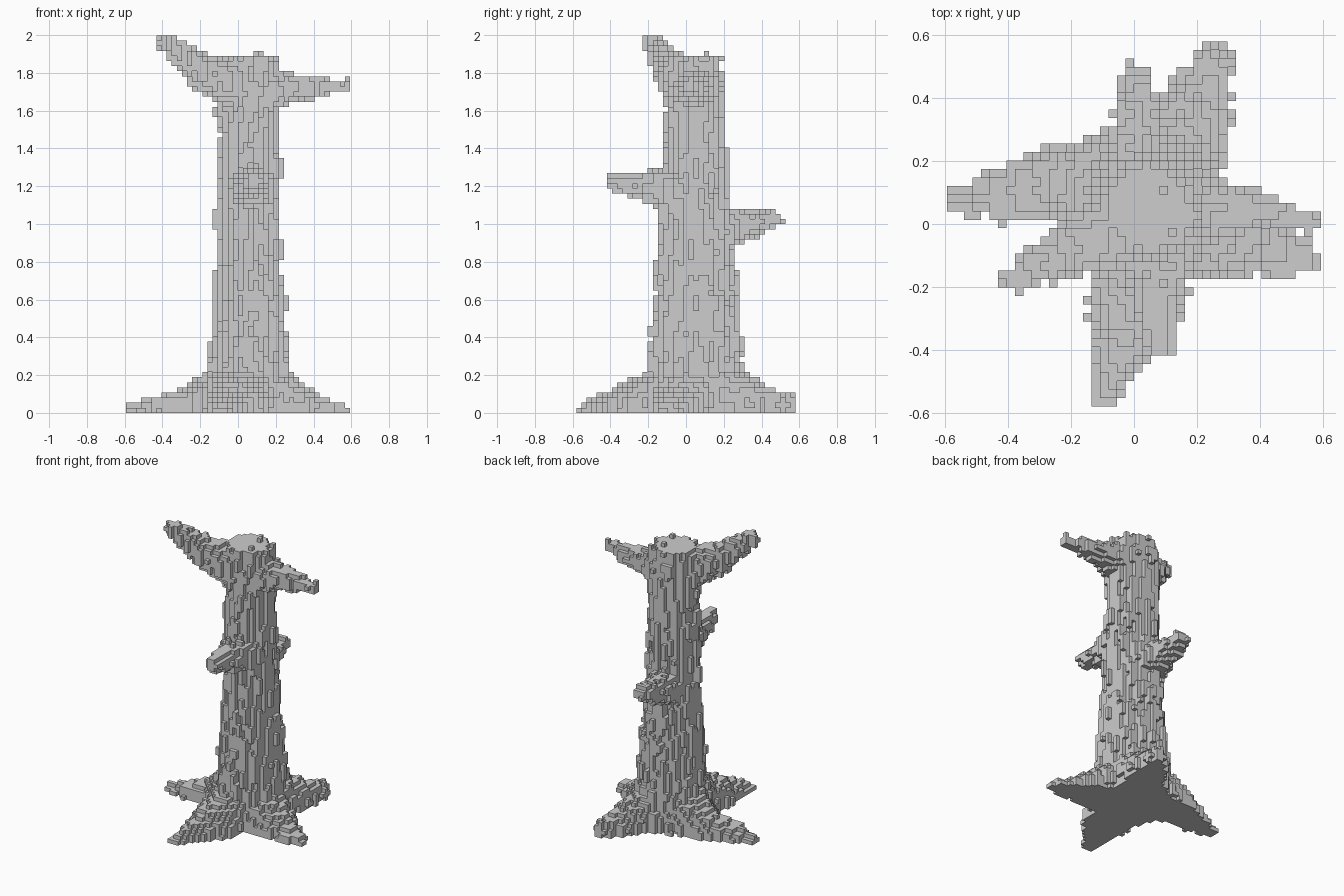
import bpy
import bmesh
import random
from math import floor, ceil
from mathutils import Vector

cube = bpy.data.objects.get("Cube")
if cube:
    bpy.data.objects.remove(cube, do_unlink=True)

random.seed(7)
H = 0.027                      # edge of one block
NX, NY, NZ = 44, 43, 74        # blocks in each direction
TRUNK_TOP = 70

GREY = (0.61, 0.61, 0.61, 1)
grey = bpy.data.materials.new("plain grey")
grey.use_nodes = True
grey.diffuse_color = GREY
grey.node_tree.nodes["Principled BSDF"].inputs["Base Color"].default_value = GREY


def corner(i, j, k):
    return Vector(((i - NX / 2) * H, (j - NY / 2) * H, k * H))


def centre(i, j, k):
    return corner(i + 0.5, j + 0.5, k + 0.5)


# Bark relief: short upright strips, some raised by about one block
strips = {}


def bark(i, j, k):
    key = (i, j, (k + (i * 5 + j * 3) % 7) // 4)
    if key not in strips:
        strips[key] = random.random() ** 1.5 * H
    return strips[key]


def cells_in(low, high):
    size = (NX, NY, NZ)
    shift = (NX / 2, NY / 2, 0)
    spans = [range(max(0, floor(low[a] / H + shift[a])),
                   min(size[a], ceil(high[a] / H + shift[a]))) for a in range(3)]
    for i in spans[0]:
        for j in spans[1]:
            for k in spans[2]:
                yield i, j, k


# Trunk outline: height, then x and y limits
PROFILE = [(0, -.20, .28, -.24, .32), (.2, -.15, .26, -.19, .29),
           (.4, -.125, .25, -.17, .27), (.8, -.10, .215, -.14, .24),
           (1.1, -.095, .21, -.12, .205), (1.5, -.095, .205, -.09, .19),
           (1.7, -.11, .21, -.09, .19), (1.8, -.1, .2, -.09, .185),
           (1.9, -.07, .18, -.08, .165)]


def limits(z):
    for a, b in zip(PROFILE, PROFILE[1:]):
        if z <= b[0]:
            t = (z - a[0]) / (b[0] - a[0])
            return [p + (q - p) * t for p, q in zip(a[1:], b[1:])]
    return PROFILE[-1][1:]


def trunk_cells():
    found = set()
    for c in cells_in((-.3, -.3, 0), (.36, .38, (TRUNK_TOP + 1) * H)):
        p = centre(*c)
        x0, x1, y0, y1 = limits(p.z)
        rx, ry = (x1 - x0) / 2, (y1 - y0) / 2
        u = (p.x - (x0 + x1) / 2) / rx
        v = (p.y - (y0 + y1) / 2) / ry
        power = 1.55 if u < 0 and v < 0 else 1.85    # one corner is flatter
        f = (abs(u) ** power + abs(v) ** power) ** (1 / power)
        if c[2] >= TRUNK_TOP:          # a few raised blocks on the flat top
            if f < 0.8 and bark(*c) > 0.9 * H:
                found.add(c)
        elif (f - 1) * min(rx, ry) < 1.2 * bark(*c) - 0.1 * H:
            found.add(c)
    return found


def limb_cells(path):
    """Blocks within a tapering limb; path points are x, y, z, radius."""
    found = set()
    for a, b in zip(path, path[1:]):
        p0, p1 = Vector(a[:3]), Vector(b[:3])
        r0, r1 = a[3], b[3]
        axis = p1 - p0
        pad = max(r0, r1) + H
        low = [min(p0[n], p1[n]) - pad for n in range(3)]
        high = [max(p0[n], p1[n]) + pad for n in range(3)]
        for c in cells_in(low, high):
            p = centre(*c)
            t = min(1, max(0, (p - p0).dot(axis) / axis.length_squared))
            r = r0 + (r1 - r0) * t
            if (p - p0 - axis * t).length < r + 0.8 * bark(*c):
                found.add(c)
    return found


LIMBS = {
    "upper_right_branch": [(.02, .02, 1.72, .13), (-.2, -.08, 1.815, .085),
                           (-.375, -.17, 1.96, .037)],
    "upper_left_branch": [(.1, .04, 1.71, .125), (.28, .05, 1.715, .07),
                          (.44, .045, 1.725, .042), (.57, .005, 1.735, .022)],
    "front_branch": [(.07, -.03, 1.18, .13), (.07, -.2, 1.19, .075), (.08, -.38, 1.22, .037)],
    "back_branch": [(.05, .13, .95, .13), (.01, .28, .99, .078), (0, .45, 1.02, .045)],
    "right_root": [(.01, .1, .12, .17), (-.25, .13, .01, .125), (-.42, .09, 0, .08),
                   (-.565, .085, 0, .03)],
    "back_root": [(.09, .12, .12, .18), (.18, .33, .05, .12), (.26, .53, .04, .05)],
    "left_root": [(.1, .03, .12, .17), (.32, -.04, 0, .13), (.5, -.1, 0, .06),
                  (.565, -.125, 0, .033)],
    "front_root": [(.04, .01, .12, .18), (0, -.26, .02, .145), (-.09, -.55, 0, .037)],
}

parts = {"trunk": trunk_cells()}
filled = set(parts["trunk"])
for name, path in LIMBS.items():
    parts[name] = limb_cells(path) - filled
    filled |= parts[name]

# Outward sides of a block: step direction and its corners
SIDES = []
for axis in range(3):
    for sign in (0, 1):
        step = [0, 0, 0]
        step[axis] = 2 * sign - 1
        ring = []
        for s, t in ((0, 0), (1, 0), (1, 1), (0, 1)):
            q = [0, 0, 0]
            q[axis], q[(axis + 1) % 3], q[(axis + 2) % 3] = sign, s, t
            ring.append(q)
        SIDES.append((step, ring if sign else ring[::-1]))


def build(name, cells):
    bm = bmesh.new()
    verts = {}

    def vert(key):
        if key not in verts:
            verts[key] = bm.verts.new(corner(*key))
        return verts[key]

    for c in sorted(cells):
        for step, ring in SIDES:
            if tuple(a + b for a, b in zip(c, step)) not in filled:
                bm.faces.new([vert(tuple(a + b for a, b in zip(c, q))) for q in ring])
    mesh = bpy.data.meshes.new(name)
    bm.to_mesh(mesh)
    bm.free()
    mesh.materials.append(grey)
    bpy.context.collection.objects.link(bpy.data.objects.new(name, mesh))


for name, cells in parts.items():
    build(name, cells)
